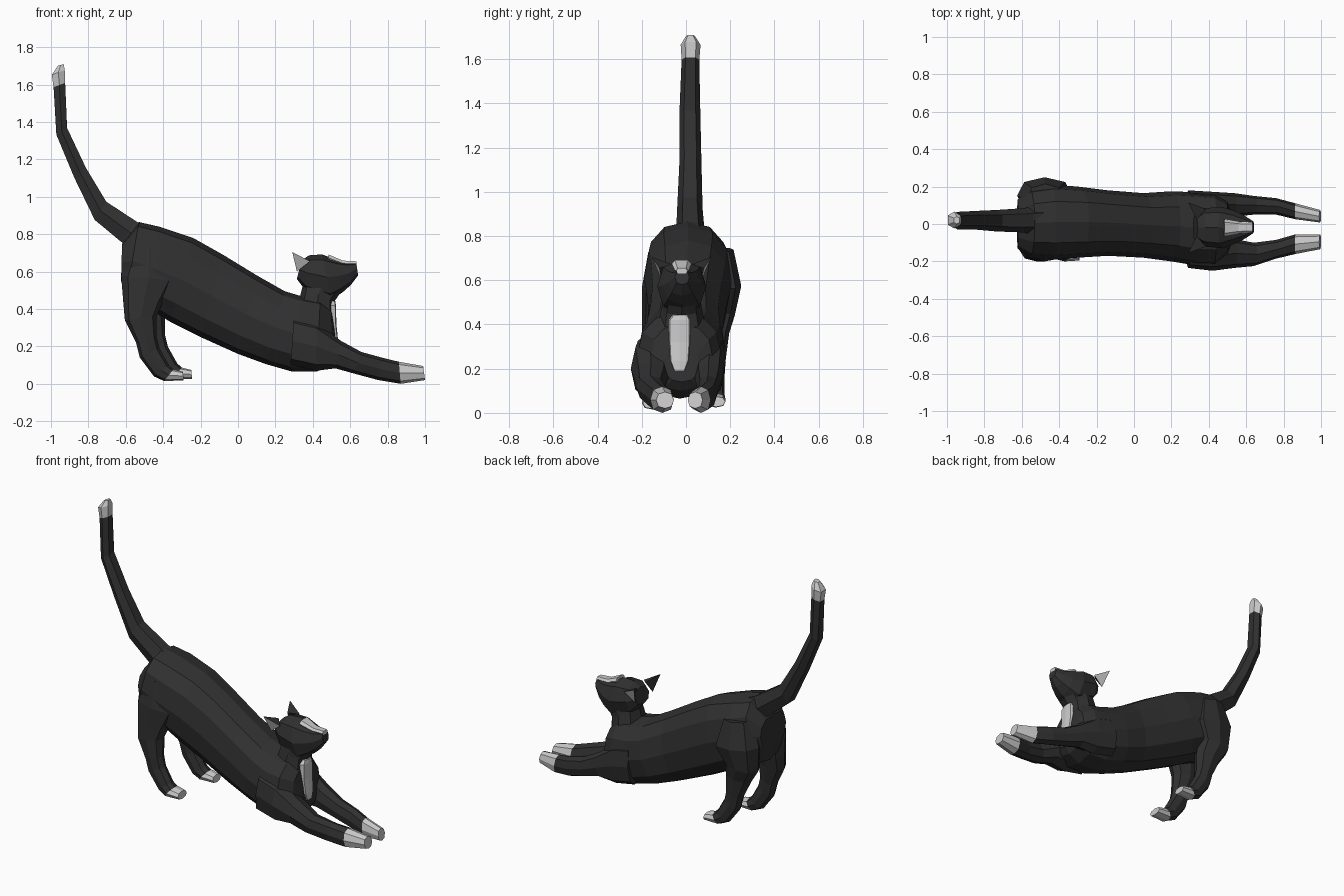
import bpy, bmesh
from math import sin, cos, pi


def material(name, value):
    m = bpy.data.materials.new(name)
    m.diffuse_color = (value, value, value, 1)
    return m


BLACK = material("black fur", 0.03)
WHITE = material("white fur", 0.75)


def finish(name, bm, mats):
    bmesh.ops.recalc_face_normals(bm, faces=bm.faces)
    mesh = bpy.data.meshes.new(name)
    bm.to_mesh(mesh)
    bm.free()
    for m in mats:
        mesh.materials.append(m)
    ob = bpy.data.objects.new(name, mesh)
    bpy.context.collection.objects.link(ob)
    return ob


def loft(name, profile, widths, sides=8, white_from=99, power=0.85, mats=(BLACK, WHITE)):
    """Skin rings. profile: (x, z) of one edge, (x, z) of the other; widths: (y0, y1)."""
    bm = bmesh.new()
    rings = []
    for (xa, za, xb, zb), (y0, y1) in zip(profile, widths):
        ring = []
        for i in range(sides):
            a = 2 * pi * i / sides
            c, s = [abs(v) ** power * (1 if v > 0 else -1) if abs(v) > 1e-6 else 0
                    for v in (cos(a), sin(a))]
            ring.append(bm.verts.new(((xa + xb) / 2 + (xb - xa) / 2 * s,
                                      (y0 + y1) / 2 + (y1 - y0) / 2 * c,
                                      (za + zb) / 2 + (zb - za) / 2 * s)))
        rings.append(ring)
    for k in range(len(rings) - 1):
        for i in range(sides):
            j = (i + 1) % sides
            f = bm.faces.new((rings[k][i], rings[k][j], rings[k + 1][j], rings[k + 1][i]))
            f.material_index = int(k >= white_from)
    bm.faces.new(rings[0])
    bm.faces.new(rings[-1]).material_index = int(white_from < 99)
    return finish(name, bm, mats)


# Torso, from rump to chest
loft("torso",
     [(-.625, .55, -.62, .75), (-.60, .45, -.53, .865), (-.44, .38, -.42, .84),
      (-.36, .33, -.24, .78), (-.20, .25, -.08, .69), (0, .16, .10, .58),
      (.15, .105, .25, .495), (.29, .065, .35, .465), (.42, .065, .44, .45),
      (.50, .10, .50, .40), (.53, .14, .515, .30)],
     [(-.13, .13), (-.18, .19), (-.19, .21), (-.18, .20), (-.17, .18), (-.18, .165),
      (-.20, .175), (-.22, .17), (-.22, .16), (-.16, .12), (-.10, .06)], sides=12)

# Tail with a white tip
loft("tail",
     [(-.56, .70, -.45, .84), (-.64, .76, -.53, .87), (-.77, .87, -.70, .98),
      (-.88, 1.10, -.81, 1.16), (-.975, 1.33, -.91, 1.37), (-.99, 1.585, -.92, 1.61),
      (-1.0, 1.65, -.922, 1.68), (-.965, 1.70, -.93, 1.71)],
     [(-.07, .10), (-.045, .085), (-.04, .075), (-.03, .07), (-.03, .065),
      (-.02, .06), (-.024, .066), (0, .04)], sides=6, white_from=5)

# Front legs stretched forward, white paws
front_profile = [(.28, .10, .30, .36), (.42, .07, .42, .33), (.52, .083, .55, .23),
                 (.62, .055, .66, .17), (.75, .02, .77, .14), (.87, 0, .86, .118),
                 (1.0, .02, .99, .095)]
front_widths = {
    "right": [(-.235, -.10), (-.25, -.08), (-.235, -.08), (-.225, -.10), (-.185, -.085),
              (-.16, -.055), (-.135, -.055)],
    "left": [(.06, .18), (.05, .172), (.04, .165), (.05, .15), (.05, .138),
             (.025, .11), (.008, .075)]}
for side, widths in front_widths.items():
    loft("front_leg_" + side, front_profile, widths, white_from=5)

# Hind legs, the left one set a little further forward
hind_profile = [(-.57, .74, -.38, .72), (-.625, .58, -.33, .55), (-.612, .42, -.40, .44),
                (-.605, .34, -.435, .36), (-.545, .22, -.435, .25), (-.525, .14, -.42, .19),
                (-.45, .04, -.37, .10), (-.395, .015, -.345, .078), (-.29, .018, -.295, .065)]
hind_widths = {
    "right": [(-.17, -.05), (-.20, -.04), (-.20, -.06), (-.20, -.08), (-.195, -.10),
              (-.19, -.105), (-.19, -.105), (-.20, -.10), (-.195, -.105)],
    "left": [(.05, .215), (.05, .25), (.06, .22), (.07, .195), (.085, .18), (.09, .175),
             (.09, .175), (.09, .18), (.095, .178)]}
for side, widths in hind_widths.items():
    d = 0.045 if side == "left" else 0
    prof = [(xa + d * (k > 2), za + d * .2, xb + d * (k > 2), zb + d * .2)
            for k, (xa, za, xb, zb) in enumerate(hind_profile)]
    loft("hind_leg_" + side, prof, widths, white_from=7)

# Neck and head
loft("neck",
     [(.30, .36, .52, .24), (.33, .46, .515, .36), (.345, .52, .515, .44), (.36, .58, .55, .49)],
     [(-.15, .10), (-.125, .085), (-.11, .07), (-.10, .065)])
loft("head",
     [(.315, .56, .34, .66), (.36, .50, .38, .687), (.50, .45, .45, .692),
      (.56, .49, .52, .665), (.605, .53, .575, .65), (.642, .58, .632, .648)],
     [(-.09, .05), (-.12, .085), (-.13, .09), (-.105, .07), (-.08, .045), (-.05, .015)])

# White blaze on the nose and bib on the chest
loft("nose_blaze", [(.48, .655, .485, .693), (.56, .63, .56, .66), (.635, .63, .634, .656)],
     [(-.065, .025), (-.05, .012), (-.045, .008)], sides=6, power=.6, mats=(WHITE,))
loft("chest_bib",
     [(.47, .45, .52, .442), (.47, .42, .524, .42), (.47, .34, .526, .32),
      (.48, .24, .535, .235), (.49, .19, .537, .19)],
     [(-.06, .01), (-.08, .022), (-.08, .022), (-.075, .015), (-.055, -.005)],
     power=.5, mats=(WHITE,))

# Ears: pyramids mirrored about the head's middle, white inside
for side, s in (("right", -1), ("left", 1)):
    bm = bmesh.new()
    tip, front, back, inner = [bm.verts.new((x, -.02 + s * y, z)) for x, y, z in
                               ((.29, .135, .705), (.385, .10, .655), (.315, .09, .60),
                                (.335, .045, .672))]
    bm.faces.new((tip, front, back)).material_index = 1
    for f in ((tip, back, inner), (tip, inner, front), (front, inner, back)):
        bm.faces.new(f)
    finish("ear_" + side, bm, (BLACK, WHITE))
